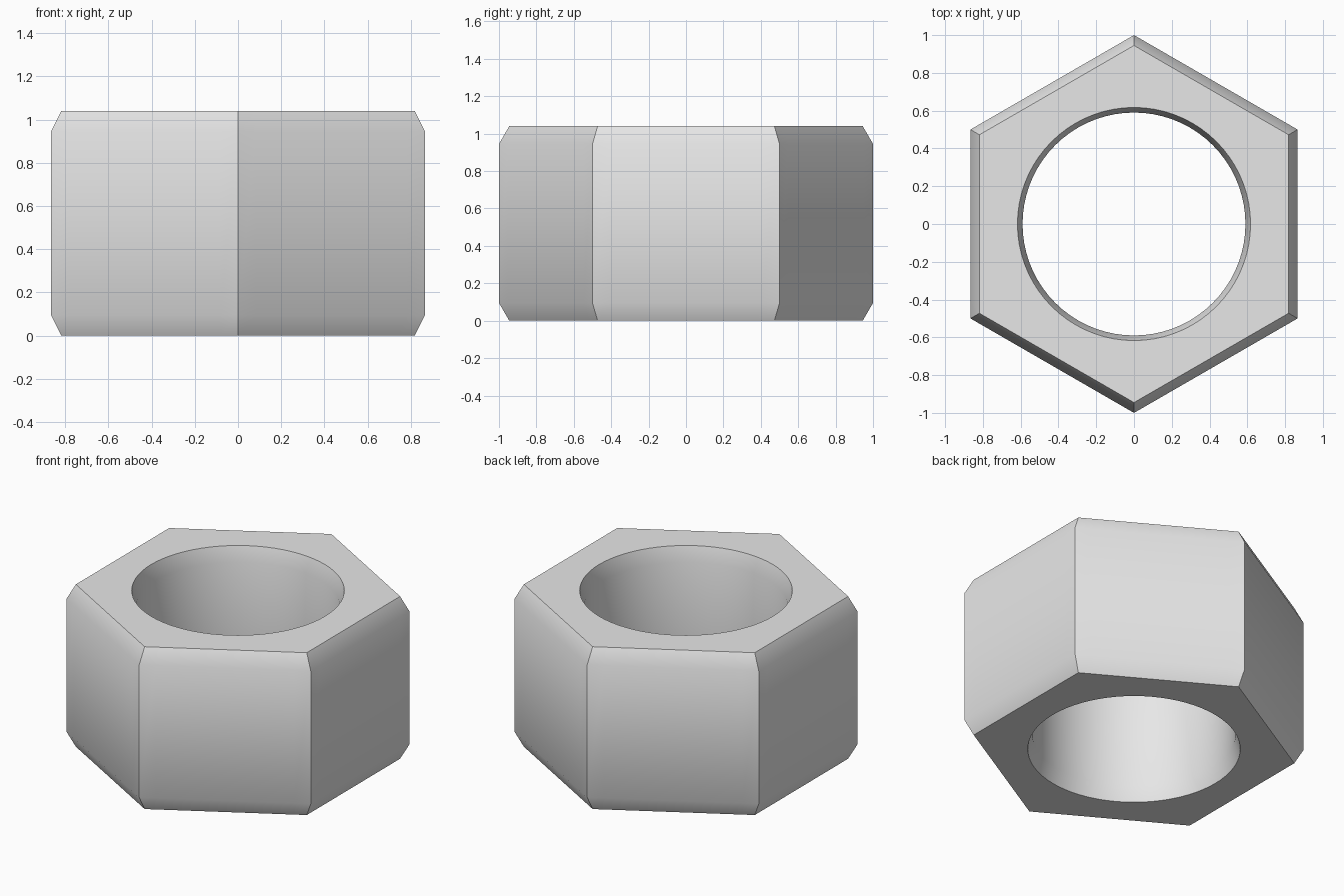
import bpy
import bmesh
import math

cube = bpy.data.objects.get("Cube")
if cube:
    bpy.data.objects.remove(cube, do_unlink=True)

HEIGHT = 1.04
BEVEL = 0.095          # height of the chamfers
SEGMENTS = 72          # multiple of six, so the corners fall on vertices
SIXTH = math.pi / 3


def hexagon(corner):
    """Radius of a hexagon, flat sides facing left and right."""
    def radius(angle):
        offset = (angle + SIXTH / 2) % SIXTH - SIXTH / 2
        return corner * math.cos(SIXTH / 2) / math.cos(offset)
    return radius


def circle(r):
    return lambda angle: r


# Closed cross-section: chamfered hexagon outside, chamfered bore inside
section = [
    (hexagon(0.945), 0), (hexagon(1), BEVEL),
    (hexagon(1), HEIGHT - BEVEL), (hexagon(0.945), HEIGHT),
    (circle(0.617), HEIGHT), (circle(0.59), HEIGHT - BEVEL),
    (circle(0.59), BEVEL), (circle(0.617), 0),
]

# Sweep the section around the axis
bm = bmesh.new()
rings = []
for radius, z in section:
    ring = []
    for i in range(SEGMENTS):
        a = math.tau * i / SEGMENTS
        r = radius(a)
        ring.append(bm.verts.new((r * math.cos(a), r * math.sin(a), z)))
    rings.append(ring)
for k, low in enumerate(rings):
    high = rings[(k + 1) % len(rings)]
    for i in range(SEGMENTS):
        j = (i + 1) % SEGMENTS
        bm.faces.new((low[i], low[j], high[j], high[i]))
bmesh.ops.recalc_face_normals(bm, faces=bm.faces)

mesh = bpy.data.meshes.new("hex_nut")
bm.to_mesh(mesh)
bm.free()
nut = bpy.data.objects.new("hex_nut", mesh)
bpy.context.collection.objects.link(nut)

# Plain light grey
grey = bpy.data.materials.new("light_grey")
grey.use_nodes = True
colour = (0.8, 0.8, 0.8, 1)
grey.diffuse_color = colour
grey.node_tree.nodes["Principled BSDF"].inputs["Base Color"].default_value = colour
mesh.materials.append(grey)

# Soft chamfers and bore, sharp corners and rims
bpy.ops.object.select_all(action="DESELECT")
nut.select_set(True)
bpy.context.view_layer.objects.active = nut
bpy.ops.object.shade_smooth_by_angle(angle=math.radians(35))
